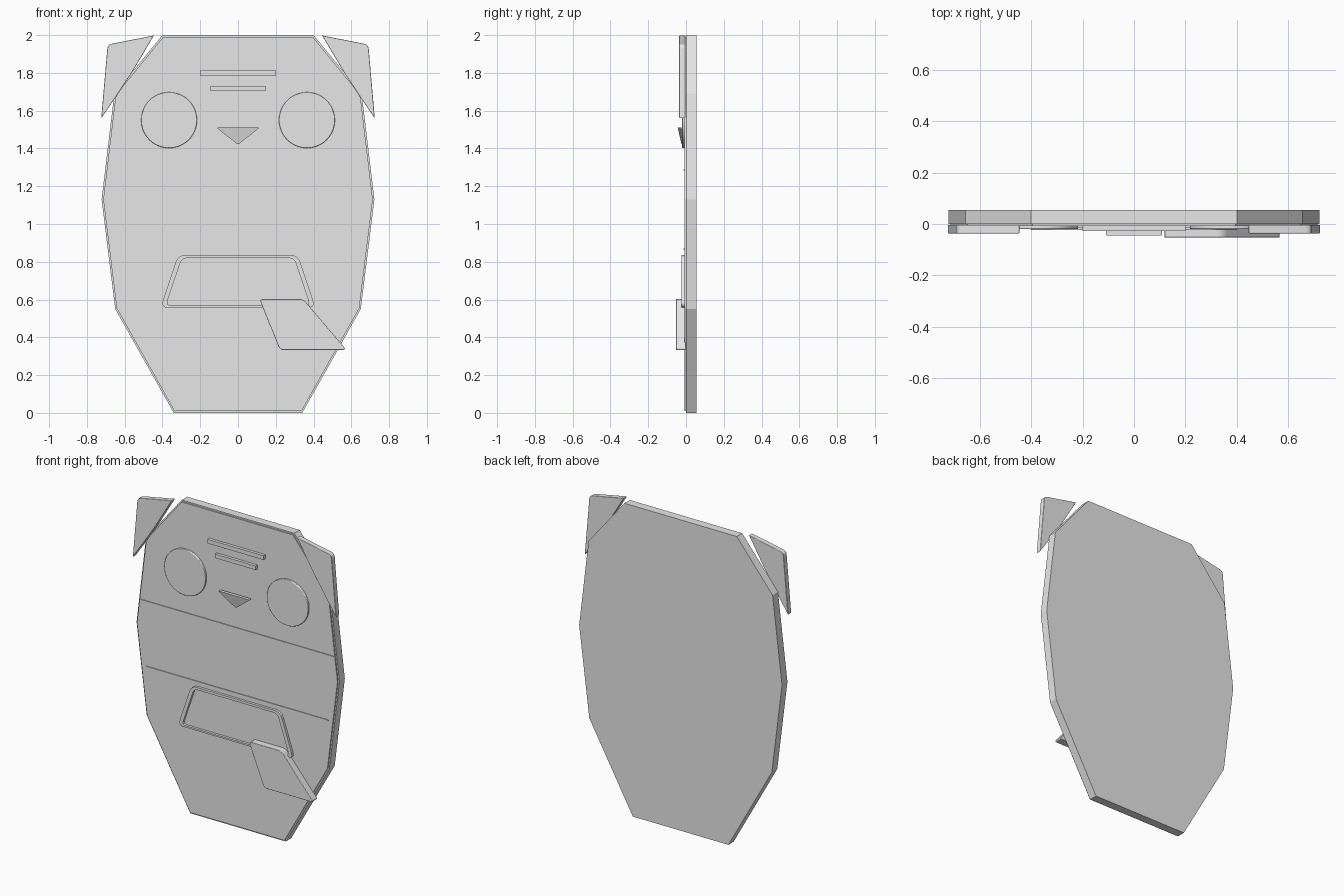
import bpy
import bmesh
import math
from mathutils import Vector

cube = bpy.data.objects.get("Cube")
if cube:
    bpy.data.objects.remove(cube)

GREY = (0.8, 0.8, 0.8, 1.0)
grey = bpy.data.materials.new("plain_grey")
grey.use_nodes = True
grey.diffuse_color = GREY
grey.node_tree.nodes["Principled BSDF"].inputs["Base Color"].default_value = GREY

FRONT = -0.008  # front surface of the body panel


def rounded(points, radius, steps=4):
    """Round every corner of a closed outline."""
    pts = [Vector(p) for p in points]
    out = []
    for i, p in enumerate(pts):
        a = p + (pts[i - 1] - p).normalized() * radius
        b = p + (pts[(i + 1) % len(pts)] - p).normalized() * radius
        for s in range(steps + 1):
            t = s / steps
            out.append(a * (1 - t) ** 2 + p * 2 * t * (1 - t) + b * t * t)
    return out


def finish(name, bm, bevel=0):
    bmesh.ops.recalc_face_normals(bm, faces=bm.faces)
    mesh = bpy.data.meshes.new(name)
    bm.to_mesh(mesh)
    bm.free()
    mesh.materials.append(grey)
    obj = bpy.data.objects.new(name, mesh)
    bpy.context.collection.objects.link(obj)
    if bevel:
        mod = obj.modifiers.new("soft_edge", "BEVEL")
        mod.width = bevel
        mod.segments = 3
        mod.angle_limit = math.radians(50)
    return obj


def plate(name, outline, front, back, bevel=0, lean=0):
    """Extrude an x-z outline from front to back; lean pushes the top forward."""
    bm = bmesh.new()
    low = min(p[1] for p in outline)
    rings = [[bm.verts.new((x, y - (z - low) * lean, z)) for x, z in outline]
             for y in (front, back)]
    bm.faces.new(rings[0])
    bm.faces.new(rings[1])
    n = len(outline)
    for i in range(n):
        j = (i + 1) % n
        bm.faces.new((rings[0][i], rings[0][j], rings[1][j], rings[1][i]))
    return finish(name, bm, bevel)


def frame(name, outer, inner, front, back):
    """Ring-shaped plate between two outlines with matching points."""
    bm = bmesh.new()
    loops = [[bm.verts.new((x, y, z)) for x, z in o]
             for o, y in ((outer, front), (inner, front), (inner, back), (outer, back))]
    n = len(outer)
    for k in range(4):
        a, b = loops[k], loops[(k + 1) % 4]
        for i in range(n):
            j = (i + 1) % n
            bm.faces.new((a[i], a[j], b[j], b[i]))
    return finish(name, bm)


def box(name, width, low, high, front):
    w = width / 2
    return plate(name, [(-w, low), (w, low), (w, high), (-w, high)], front, 0)


# Body slab and the slightly smaller front panel
half = [(0.34, 0), (0.65, 0.55), (0.722, 1.13), (0.655, 1.69), (0.4, 2)]
body = half + [(-x, z) for x, z in reversed(half)]
plate("body", body, 0, 0.055)
panel = [(x * 0.988, 1 + (z - 1) * 0.991) for x, z in body]
plate("front_panel", panel, FRONT, 0.002)

# Ears and eyes, mirrored
for side, word in ((1, "left"), (-1, "right")):
    ear = [(0.445, 1.998), (0.69, 1.95), (0.724, 1.56), (0.65, 1.668), (0.56, 1.805)]
    plate(word + "_ear", rounded([(side * x, z) for x, z in ear], 0.022)[5:10]
          + [Vector((side * x, z)) for x, z in ear[2:] + ear[:1]], -0.037, -0.003, 0.003)
    ring = [(side * 0.365 + 0.148 * math.cos(a), 1.55 + 0.148 * math.sin(a))
            for a in (math.tau * i / 48 for i in range(48))]
    eye = plate(word + "_eye", ring, -0.02, -0.002, 0.004)
    bpy.ops.object.select_all(action="DESELECT")
    eye.select_set(True)
    bpy.context.view_layer.objects.active = eye
    bpy.ops.object.shade_smooth_by_angle()

# Brow bars and beak
box("upper_brow_bar", 0.4, 1.785, 1.812, -0.027)
box("lower_brow_bar", 0.29, 1.705, 1.731, -0.027)
plate("beak", rounded([(-0.115, 1.51), (0.115, 1.51), (0, 1.42)], 0.012),
      -0.024, -0.004, lean=0.23)

# Thin seams across the belly
box("upper_seam", 1.37, 1.284, 1.289, FRONT - 0.005)
box("lower_seam", 1.3, 0.864, 0.869, FRONT - 0.005)

# Pocket rim and the flap hanging from it
outer = [(-0.41, 0.557), (0.41, 0.557), (0.317, 0.836), (-0.317, 0.836)]
inner = [(-0.382, 0.568), (0.382, 0.568), (0.297, 0.82), (-0.297, 0.82)]
frame("pocket_rim", rounded(outer, 0.04), rounded(inner, 0.03), -0.024, -0.002)
flap = [(0.113, 0.603), (0.345, 0.603), (0.575, 0.333), (0.222, 0.333)]
plate("pocket_flap", rounded(flap, 0.022), -0.053, -0.002, 0.003)
